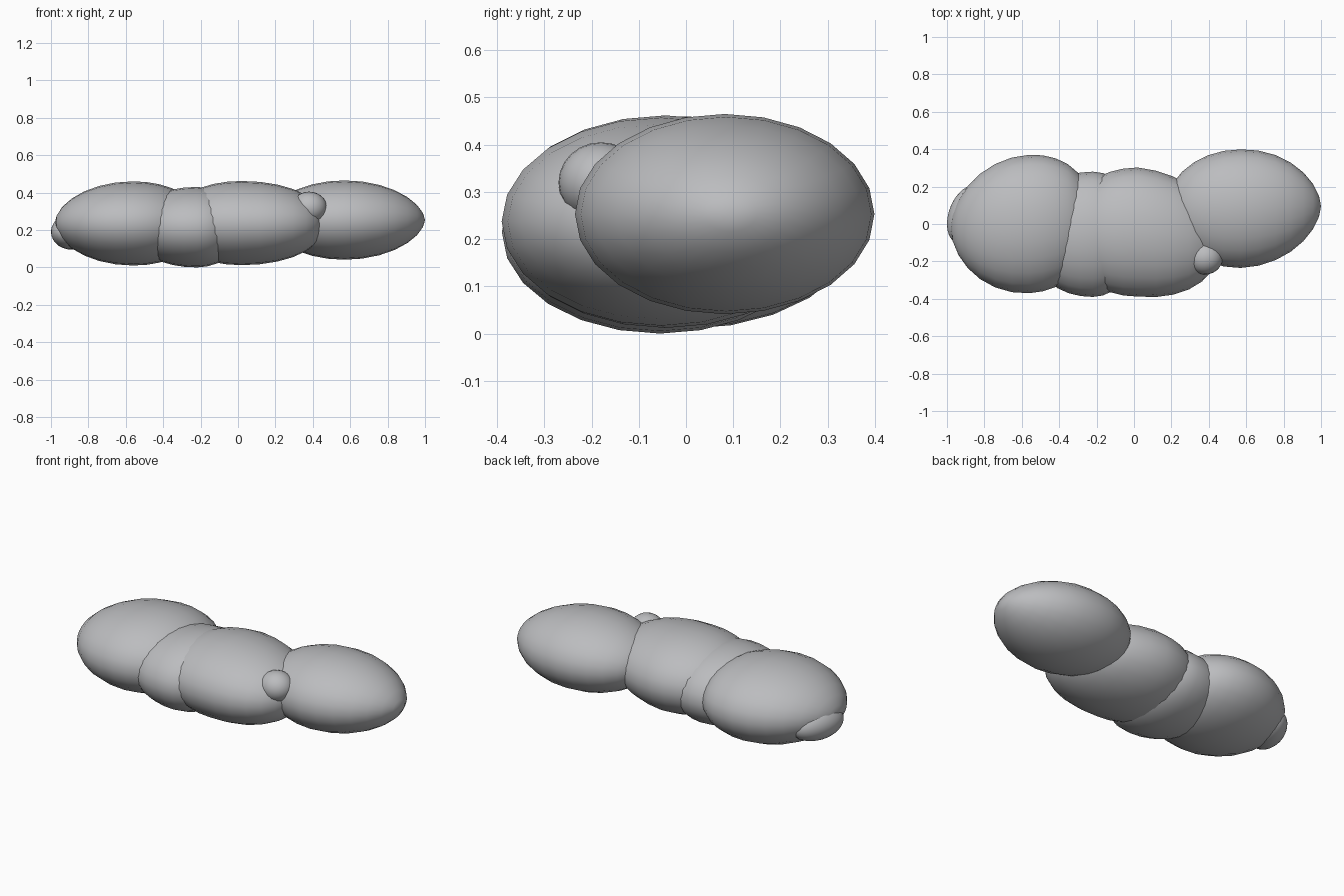
import bpy, bmesh, math

if "Cube" in bpy.data.objects:
    bpy.data.objects.remove(bpy.data.objects["Cube"])

SIDES, STEPS = 24, 7

grey = bpy.data.materials.new("soft_grey")
grey.diffuse_color = (0.50, 0.505, 0.52, 1.0)
grey.use_nodes = True
grey.node_tree.nodes["Principled BSDF"].inputs["Base Color"].default_value = grey.diffuse_color


def blob(name, centre, half_y, half_z, left, right, shear=(0, 0)):
    """Rounded lump along x. left / right = (length, taper exponent), shear = y drift per x."""
    cx, cy, cz = centre
    bm = bmesh.new()

    def place(dx, a=0.0, r=0.0):
        y = cy + dx * shear[0 if dx < 0 else 1]
        return bm.verts.new((cx + dx, y + r * half_y * math.cos(a), cz + r * half_z * math.sin(a)))

    first, last = place(-left[0]), place(right[0])
    rings = []
    for i in range(1 - STEPS, STEPS):
        u = math.sin(i / STEPS * math.pi / 2)
        length, power = left if u < 0 else right
        r = (1 - u * u) ** power
        rings.append([place(u * length, 2 * math.pi * k / SIDES, r) for k in range(SIDES)])
    for k in range(SIDES):
        n = (k + 1) % SIDES
        bm.faces.new((first, rings[0][n], rings[0][k]))
        bm.faces.new((last, rings[-1][k], rings[-1][n]))
        for a, b in zip(rings, rings[1:]):
            bm.faces.new((a[k], a[n], b[n], b[k]))
    bmesh.ops.recalc_face_normals(bm, faces=bm.faces)
    for f in bm.faces:
        f.smooth = True
    mesh = bpy.data.meshes.new(name)
    bm.to_mesh(mesh)
    bm.free()
    mesh.materials.append(grey)
    obj = bpy.data.objects.new(name, mesh)
    bpy.context.collection.objects.link(obj)
    return obj


# Large lobe at the left end, with the small bump on its tip
blob("left_lobe", (-0.56, 0.0, 0.235), 0.37, 0.225, (0.42, 0.55), (0.33, 0.36), (0.05, 0.05))
blob("left_tip_bump", (-0.89, 0.05, 0.19), 0.15, 0.095, (0.11, 0.5), (0.11, 0.5), (0.45, 0.45))

# Narrow collar between the left lobe and the middle
blob("collar_lobe", (-0.22, -0.055, 0.215), 0.335, 0.215, (0.30, 0.3), (0.25, 0.5))

# Middle lobe, drifting forward towards its right end
blob("middle_lobe", (0.02, -0.043, 0.237), 0.345, 0.225, (0.35, 0.35), (0.44, 0.43), (0, -0.1))

# Small knob where the middle meets the right lobe
blob("joint_knob", (0.38, -0.18, 0.32), 0.09, 0.085, (0.095, 0.5), (0.095, 0.5))

# Right lobe, slightly pointed at its outer end
blob("right_lobe", (0.57, 0.082, 0.253), 0.317, 0.212, (0.40, 0.5), (0.43, 0.58), (0, 0.03))
